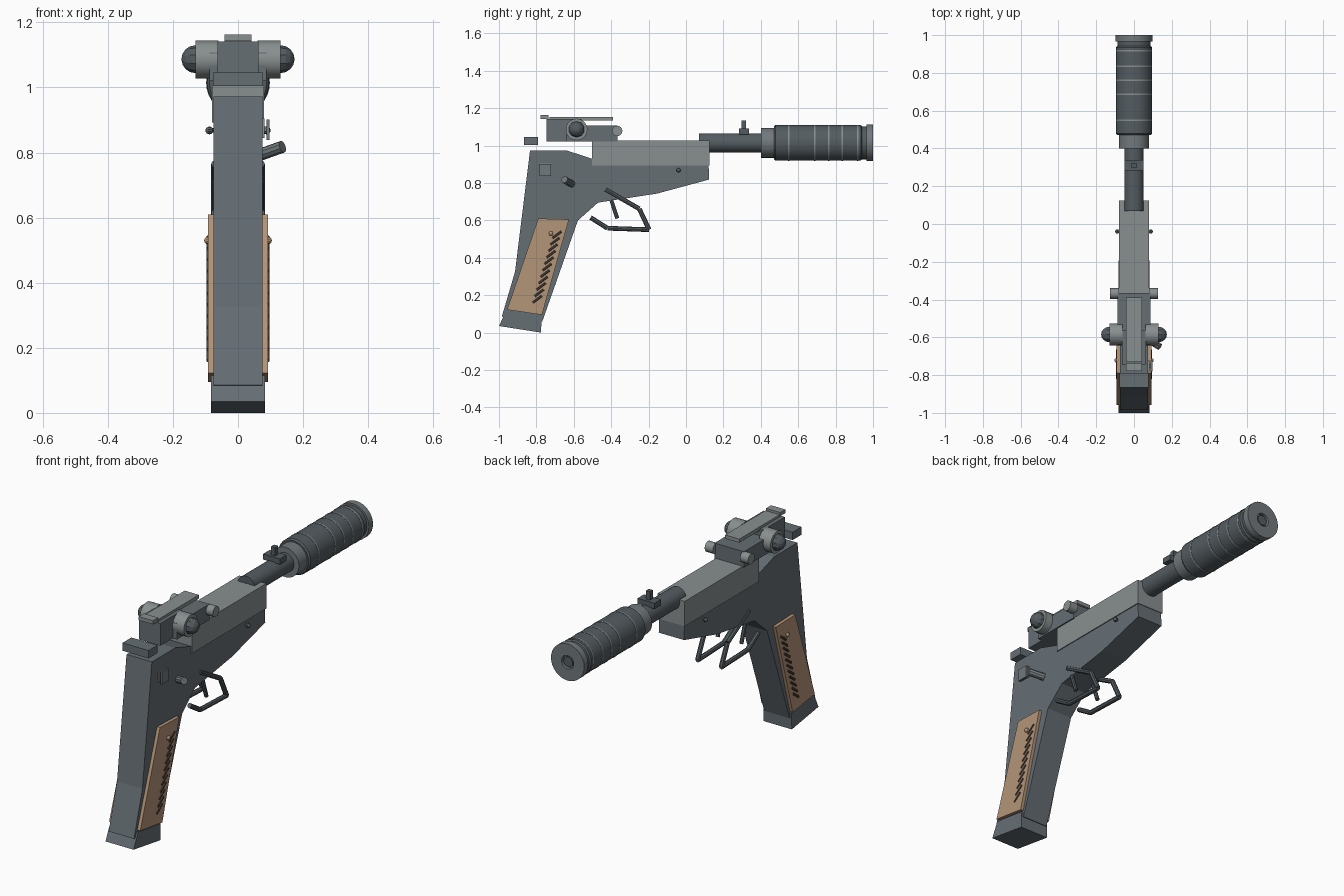
import bpy, bmesh, math
from mathutils import Vector

if "Cube" in bpy.data.objects:
    bpy.data.objects.remove(bpy.data.objects["Cube"])


def mat(name, r, g, b):
    def lin(c):
        c /= 255
        return c / 12.92 if c <= 0.04045 else ((c + 0.055) / 1.055) ** 2.4
    m = bpy.data.materials.new(name)
    m.diffuse_color = (lin(r), lin(g), lin(b), 1)
    m.use_nodes = True
    m.node_tree.nodes["Principled BSDF"].inputs["Base Color"].default_value = m.diffuse_color
    return m


STEEL = mat("blue grey steel", 101, 110, 116)
LIGHT = mat("light grey steel", 137, 143, 144)
DARK = mat("dark steel", 84, 92, 97)
COLLAR = mat("mid grey steel", 114, 121, 124)
WOOD = mat("tan wood", 180, 149, 120)
SLOT = mat("dark brown", 78, 68, 60)


def finish(name, bm, material, smooth=False):
    bmesh.ops.recalc_face_normals(bm, faces=bm.faces)
    me = bpy.data.meshes.new(name)
    bm.to_mesh(me)
    bm.free()
    me.materials.append(material)
    ob = bpy.data.objects.new(name, me)
    bpy.context.collection.objects.link(ob)
    if smooth:
        bpy.ops.object.select_all(action='DESELECT')
        ob.select_set(True)
        bpy.context.view_layer.objects.active = ob
        bpy.ops.object.shade_smooth_by_angle(angle=math.radians(35))
    return ob


def plate(name, pts, x0, x1, material):
    """Side profile of (y, z) points, extruded from x0 to x1."""
    bm = bmesh.new()
    f = bm.faces.new([bm.verts.new((x0, y, z)) for y, z in pts])
    r = bmesh.ops.extrude_face_region(bm, geom=[f])
    for v in r["geom"]:
        if isinstance(v, bmesh.types.BMVert):
            v.co.x = x1
    return finish(name, bm, material)


def box(name, x0, x1, y0, y1, z0, z1, material):
    return plate(name, [(y0, z0), (y1, z0), (y1, z1), (y0, z1)], x0, x1, material)


def lathe(name, prof, z, material, n=32):
    """Revolve (y, radius) points about a lengthwise axis at height z."""
    bm = bmesh.new()
    rings = []
    for y, r in prof:
        rings.append([bm.verts.new((r * math.cos(2 * math.pi * i / n), y,
                                    z + r * math.sin(2 * math.pi * i / n))) for i in range(n)])
    for a, b in zip(rings, rings[1:]):
        for i in range(n):
            j = (i + 1) % n
            bm.faces.new((a[i], a[j], b[j], b[i]))
    bm.faces.new(rings[0])
    bm.faces.new(rings[-1])
    return finish(name, bm, material, True)


def rods(name, pts, r, material, n=8, smooth=False):
    """Round rods joining a path of points."""
    bm = bmesh.new()
    for a, b in zip(pts, pts[1:]):
        a, b = Vector(a), Vector(b)
        d = b - a
        m = d.to_track_quat('Z', 'Y').to_matrix().to_4x4()
        m.translation = (a + b) / 2
        bmesh.ops.create_cone(bm, cap_ends=True, segments=n, radius1=r, radius2=r,
                              depth=d.length, matrix=m)
    return finish(name, bm, material, smooth)


def ball(name, p, r, material, sx=1.0, u=10, v=8):
    bm = bmesh.new()
    bmesh.ops.create_uvsphere(bm, u_segments=u, v_segments=v, radius=r)
    # poles point sideways
    for w in bm.verts:
        w.co = Vector((w.co.z * sx + p[0], w.co.x + p[1], w.co.y + p[2]))
    return finish(name, bm, material)


# Frame, grip and magazine base
plate("frame", [(-.834, .973), (-.636, .973), (-.503, .93), (-.40, .95), (.12, .95),
                (.123, .818), (-.155, .743), (-.47, .695), (-.578, .599), (-.768, .06),
                (-.985, .085), (-.914, .326)], -.075, .075, STEEL)
plate("magazine_base", [(-.962, .115), (-.772, .088), (-.775, 0), (-1, .035)], -.083, .083, STEEL)
box("slide", -.08, .08, -.503, .125, .893, 1.027, LIGHT)
box("rear_sight", -.077, .077, -.865, -.79, 1.004, 1.046, STEEL)

# Barrel and suppressor
AX = 1.0145
lathe("barrel", [(.07, .051), (.42, .051)], AX, DARK)
lathe("suppressor_collar", [(.40, .08), (.475, .08)], AX, COLLAR)
lathe("suppressor_body", [(.47, .088), (.478, .095), (.935, .095), (.942, .088), (.967, .088)], AX, DARK)
lathe("muzzle_cap", [(.98, .026), (.965, .098), (1, .098), (1, .036), (.98, .036), (.98, .027)][1:],
      AX, COLLAR)
lathe("muzzle_bore", [(.975, .027), (.995, .027)], AX, DARK)
for i, y in enumerate((.55, .688, .762, .836, .917)):
    lathe(f"suppressor_ring_{i}", [(y - .004, .0965), (y + .004, .0965)], AX, LIGHT)

# Front sight
box("front_sight_base", -.05, .05, .283, .338, 1.06, 1.09, DARK)
box("front_sight_post", -.012, .012, .297, .322, 1.08, 1.135, DARK)

# Optic on top
box("optic_rear_block", -.063, .063, -.745, -.56, 1.022, 1.141, STEEL)
box("optic_front_block", -.087, .087, -.64, -.365, 1.022, 1.107, STEEL)
box("optic_top_rail", -.042, .042, -.73, -.39, 1.133, 1.153, LIGHT)
box("optic_rear_tab", -.042, .042, -.778, -.735, 1.143, 1.163, LIGHT)

# Mirrored side parts
for s, side in ((-1, "left"), (1, "right")):
    rods(f"optic_knob_{side}", [(s * .06, -.585, 1.086), (s * .13, -.585, 1.086)], .058, LIGHT, 20, True)
    ball(f"optic_dome_{side}", (s * .13, -.585, 1.087), .043, DARK, 1.02)
    rods(f"small_knob_{side}", [(s * .08, -.368, 1.078), (s * .128, -.368, 1.078)], .028, LIGHT, 16, True)
    ball(f"frame_pin_{side}", (s * .088, -.04, .868), .012, DARK)
    rods(f"frame_pin_stem_{side}", [(s * .07, -.04, .868), (s * .088, -.04, .868)], .007, DARK)
    # Trigger guard loop and trigger
    rods(f"trigger_guard_{side}", [(s * .07, y, z) for y, z in
         ((-.43, .765), (-.25, .662), (-.197, .55), (-.42, .558), (-.51, .615))], .0125, DARK)
    rods(f"trigger_{side}", [(s * .07, -.40, .71), (s * .07, -.367, .61)], .0105, DARK)
    # Wooden grip panel with screw and slanted cuts
    plate(f"grip_panel_{side}", [(-.79, .61), (-.626, .605), (-.77, .095), (-.957, .122)],
          s * .07, s * .092, WOOD)
    ball(f"grip_screw_{side}", (s * .092, -.722, .53), .012, WOOD)
    for i in range(11):
        t = i / 10
        y, z = -.69 - .105 * t, .523 - .345 * t
        rods(f"grip_cut_{side}_{i}", [(s * .09, y - .024, z - .018), (s * .09, y + .024, z + .018)],
             .007, SLOT, 6)

# Controls on the right side
box("safety_plate", .07, .082, -.782, -.722, .845, .904, LIGHT)
box("safety_tab", .088, .097, -.782, -.722, .838, .902, COLLAR)
box("safety_stem", .08, .09, -.76, -.744, .865, .88, COLLAR)
rods("lever", [(.07, -.61, .794), (.137, -.65, .818)], .019, COLLAR, 10)
